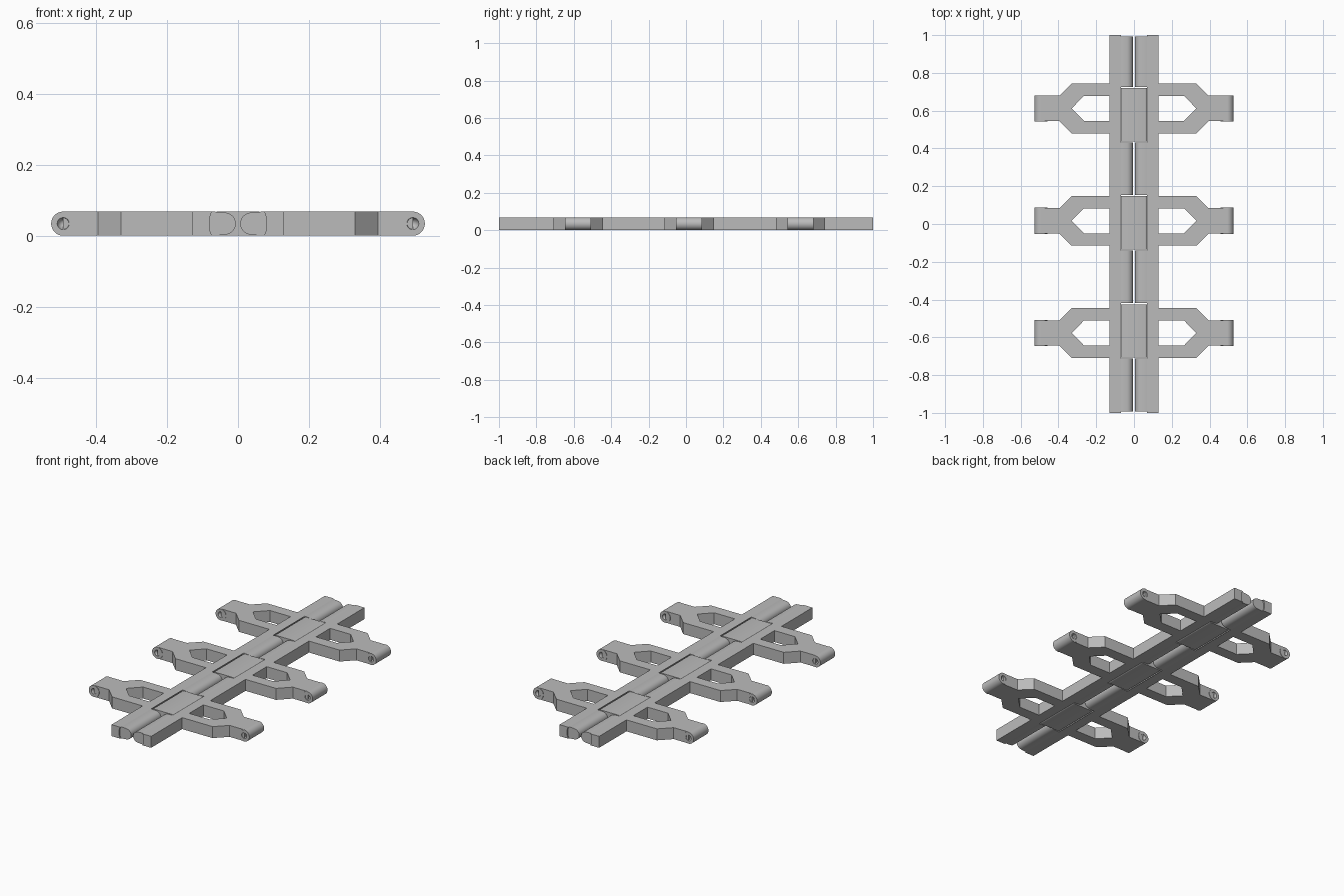
import bpy, bmesh, math

cube = bpy.data.objects.get("Cube")
if cube:
    bpy.data.objects.remove(cube, do_unlink=True)

H = 0.068          # overall thickness
MID = H / 2

grey = bpy.data.materials.new("light_grey")
grey.use_nodes = True
colour = (0.5, 0.5, 0.5, 1)
grey.diffuse_color = colour
grey.node_tree.nodes["Principled BSDF"].inputs["Base Color"].default_value = colour


def finish(name, bm, smooth=True):
    bmesh.ops.recalc_face_normals(bm, faces=bm.faces[:])
    mesh = bpy.data.meshes.new(name)
    bm.to_mesh(mesh)
    bm.free()
    mesh.materials.append(grey)
    obj = bpy.data.objects.new(name, mesh)
    bpy.context.collection.objects.link(obj)
    if smooth:
        bpy.ops.object.select_all(action='DESELECT')
        obj.select_set(True)
        bpy.context.view_layer.objects.active = obj
        bpy.ops.object.shade_smooth_by_angle(angle=math.radians(35))
    return obj


def extrude(name, points, offset, smooth=True):
    """Prism from a planar outline of 3D points pushed along offset."""
    bm = bmesh.new()
    face = bm.faces.new([bm.verts.new(p) for p in points])
    result = bmesh.ops.extrude_face_region(bm, geom=[face], use_keep_orig=True)
    moved = [v for v in result["geom"] if isinstance(v, bmesh.types.BMVert)]
    bmesh.ops.translate(bm, verts=moved, vec=offset)
    return finish(name, bm, smooth)


def along_y(name, profile, y0, y1):
    return extrude(name, [(x, y0, z) for x, z in profile], (0, y1 - y0, 0))


def arc(x_base, bulge, inset=0.0, n=14):
    """Half ellipse from the bottom to the top, bulging sideways."""
    half = MID - inset
    angles = [math.pi * (i / n - 0.5) for i in range(n + 1)]
    return [(x_base + bulge * math.cos(a), MID + half * math.sin(a)) for a in angles]


def knuckle(name, x, y, half):
    """Round barrel with a dimple in each end, lathed about a y axis."""
    profile = [(0, half - 0.018), (0.009, half - 0.014), (0.014, half - 0.008),
               (0.017, half), (MID, half)]
    profile += [(r, -d) for r, d in reversed(profile)]
    bm = bmesh.new()
    verts = [bm.verts.new((x + r, y + d, MID)) for r, d in profile]
    edges = [bm.edges.new(pair) for pair in zip(verts, verts[1:])]
    bmesh.ops.spin(bm, geom=verts + edges, cent=(x, y, MID), axis=(0, 1, 0),
                   angle=math.tau, steps=32, use_merge=True)
    bmesh.ops.remove_doubles(bm, verts=bm.verts[:], dist=0.0001)
    finish(name, bm)


plate_centres = [-0.566, 0.007, 0.579]
arm_centres = [-0.577, 0.017, 0.612]
PLATE_HALF, GAP = 0.141, 0.006

# Stretches of inner rod between the hinge plates
stops = [-0.992]
for c in plate_centres:
    stops += [c - PLATE_HALF - GAP, c + PLATE_HALF + GAP]
stops.append(0.992)
stretches = list(zip(stops[::2], stops[1::2]))

for side, s in (("left", 1), ("right", -1)):
    # Long rail with a hollow inner edge
    socket = arc(0.07, 0.011)
    rail = [(s * x, z) for x, z in [(0.13, 0), *socket, (0.13, H)]]
    along_y(f"{side}_rail", rail, -1, 1)

    # Rods that fill the hollow and round over towards the centre gap
    rod = socket + list(reversed(arc(0.041, -0.035, 0.002)))
    rod = [(s * x, z) for x, z in rod]
    for i, (y0, y1) in enumerate(stretches):
        along_y(f"{side}_inner_rod_{i + 1}", rod, y0, y1)

    # Forked arms, each with a pointed window and a barrel at the tip
    for i, c in enumerate(arm_centres):
        outer = [(0.125, 0.132), (0.33, 0.132), (0.395, 0.067), (0.493, 0.067)]
        inner = [(0.125, -0.066), (0.265, -0.066), (0.33, 0), (0.265, 0.066), (0.125, 0.066)]
        outline = outer + [(x, -y) for x, y in reversed(outer)] + inner
        extrude(f"{side}_arm_{i + 1}", [(s * x, c + y, 0) for x, y in outline], (0, 0, H), False)
        knuckle(f"{side}_barrel_{i + 1}", s * 0.493, c, 0.0695)

# Hinge plates bridging the two rails, with rounded long edges
plate = arc(0.059, 0.017) + list(reversed(arc(-0.059, -0.017)))
for i, c in enumerate(plate_centres):
    along_y(f"hinge_plate_{i + 1}", plate, c - PLATE_HALF, c + PLATE_HALF)
